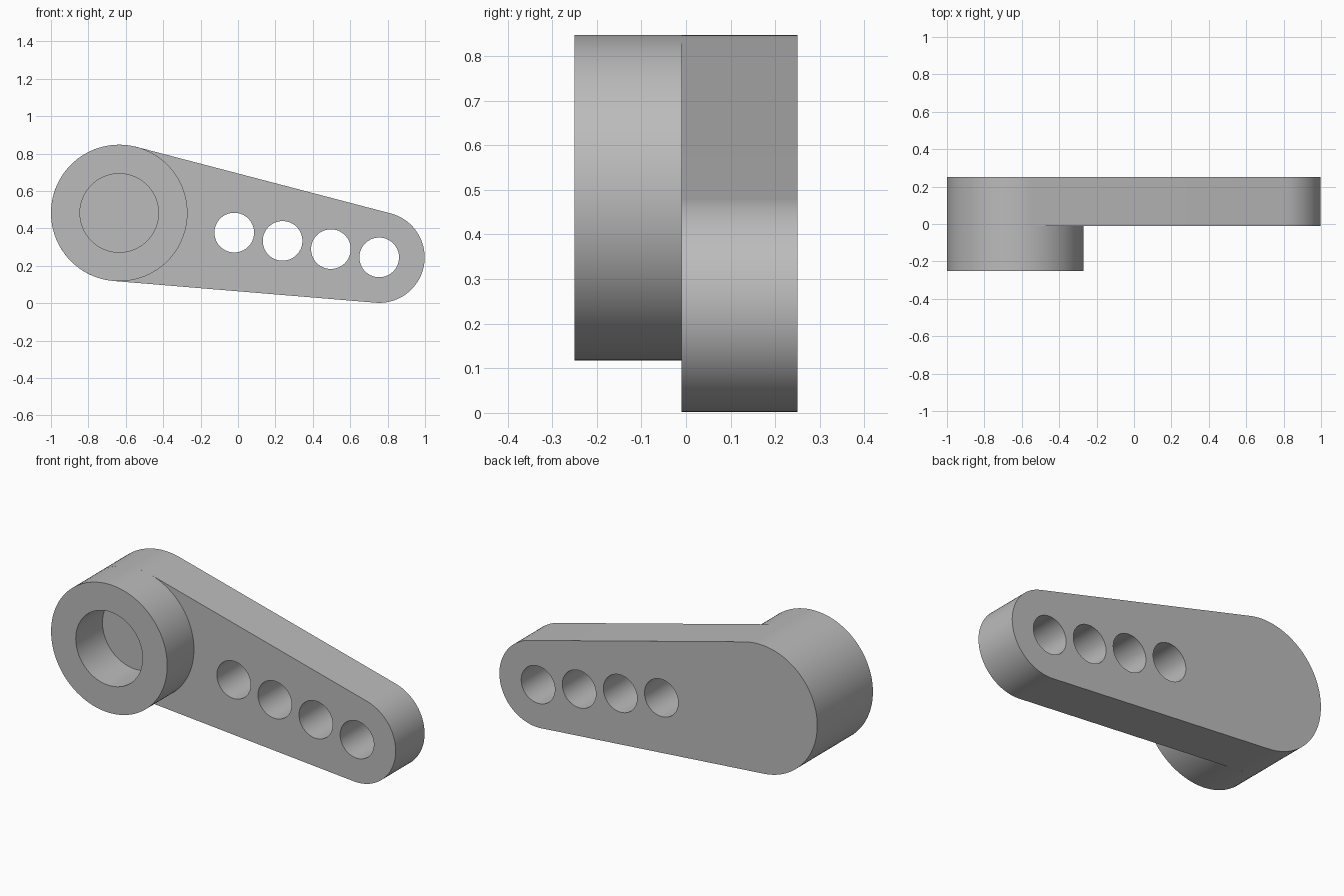
import bpy
import bmesh
from math import acos, atan2, cos, pi, radians, sin
from mathutils import Vector

cube = bpy.data.objects.get("Cube")
if cube:
    bpy.data.objects.remove(cube, do_unlink=True)

grey = bpy.data.materials.new("plain grey")
grey.use_nodes = True
COLOUR = (0.5, 0.5, 0.5, 1)
grey.diffuse_color = COLOUR
grey.node_tree.nodes["Principled BSDF"].inputs["Base Color"].default_value = COLOUR

# Main dimensions in the x-z plane
HUB, HUB_R, BORE_R = Vector((-0.635, 0.4825)), 0.365, 0.21
TIP, TIP_R, HOLE_R = Vector((0.755, 0.245)), 0.243, 0.106
FRONT, STEP, BACK = -0.25, -0.01, 0.25


def arc(centre, radius, start, end, steps):
    """Points along an arc, both ends included."""
    angles = [start + (end - start) * i / steps for i in range(steps + 1)]
    return [centre + radius * Vector((cos(a), sin(a))) for a in angles]


def circle(centre, radius, steps=96):
    return arc(centre, radius, 0, 2 * pi, steps)[:-1]


def plate(name, loops, y0, y1, back_cap=True):
    """Extrude an outline with holes between two depths."""
    bm = bmesh.new()
    caps = ([], [])
    for loop in loops:
        rings = [[bm.verts.new((p.x, y, p.y)) for p in loop] for y in (y0, y1)]
        n = len(loop)
        for i in range(n):
            j = (i + 1) % n
            bm.faces.new((rings[0][i], rings[0][j], rings[1][j], rings[1][i]))
        for cap, ring in zip(caps, rings):
            cap += [bm.edges.get((ring[i], ring[(i + 1) % n])) for i in range(n)]
    for cap in caps if back_cap else caps[:1]:
        bmesh.ops.triangle_fill(bm, edges=cap, use_beauty=True)
    bmesh.ops.recalc_face_normals(bm, faces=bm.faces[:])
    mesh = bpy.data.meshes.new(name)
    bm.to_mesh(mesh)
    bm.free()
    mesh.materials.append(grey)
    obj = bpy.data.objects.new(name, mesh)
    bpy.context.collection.objects.link(obj)
    bpy.ops.object.select_all(action="DESELECT")
    obj.select_set(True)
    bpy.context.view_layer.objects.active = obj
    bpy.ops.object.shade_smooth_by_angle(angle=radians(30))
    return obj


# Tapered arm: two arcs joined by their common tangents
axis = TIP - HUB
heading = atan2(axis.y, axis.x)
spread = acos((HUB_R - TIP_R) / axis.length)
upper, lower = heading + spread, heading - spread
outline = arc(HUB, HUB_R, upper, lower + 2 * pi, 64)
outline += arc(TIP, TIP_R, lower, upper, 64)

# Row of four through holes, evenly spaced back from the tip
pitch = axis * (0.775 / 3 / axis.x)
holes = [circle(TIP - pitch * i, HOLE_R, 64) for i in range(4)]
plate("lever_arm", [outline] + holes, STEP, BACK)

# Round hub in front of the arm; the arm closes the blind bore
plate("hub_ring", [circle(HUB, HUB_R), circle(HUB, BORE_R)], FRONT, STEP, back_cap=False)
